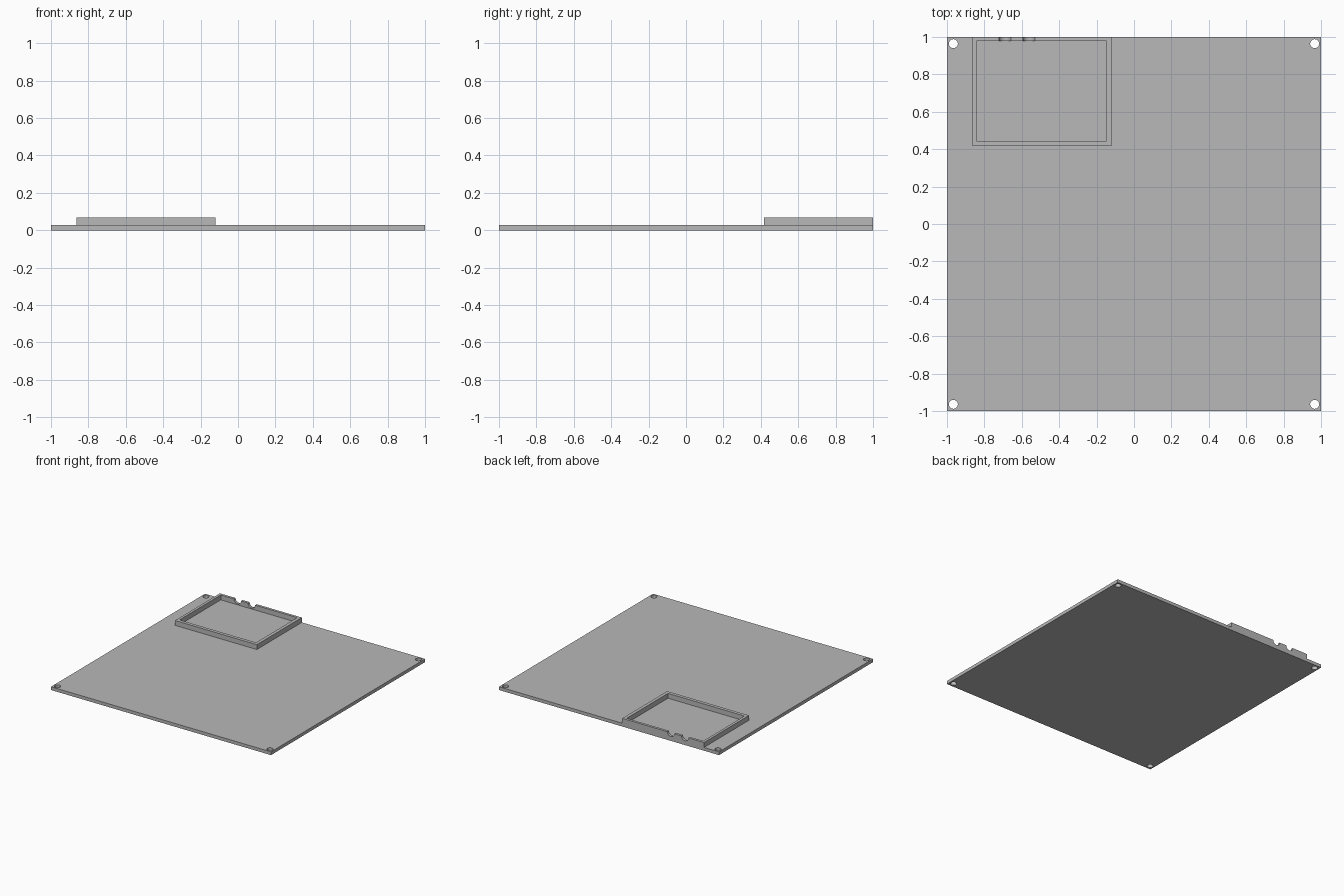
import bpy
import math

if "Cube" in bpy.data.objects:
    bpy.data.objects.remove(bpy.data.objects["Cube"], do_unlink=True)

PLATE_TOP = 0.027
FRAME_TOP = 0.067

grey = bpy.data.materials.new("plain grey")
grey.use_nodes = True
colour = (0.48, 0.48, 0.48, 1)
grey.diffuse_color = colour
grey.node_tree.nodes["Principled BSDF"].inputs["Base Color"].default_value = colour


def box(name, low, high):
    bpy.ops.mesh.primitive_cube_add(size=1, location=[(a + b) / 2 for a, b in zip(low, high)])
    ob = bpy.context.object
    ob.name = name
    ob.scale = [b - a for a, b in zip(low, high)]
    bpy.ops.object.transform_apply(location=True, rotation=True, scale=True)
    ob.data.materials.append(grey)
    return ob


def cylinder(name, radius, depth, centre, turn=0, sides=32):
    bpy.ops.mesh.primitive_cylinder_add(vertices=sides, radius=radius, depth=depth,
                                        location=centre, rotation=(turn, 0, 0))
    ob = bpy.context.object
    ob.name = name
    ob.data.materials.append(grey)
    return ob


def cut(target, cutter):
    """Subtract the cutter, apply the result and remove the cutter."""
    mod = target.modifiers.new("cut", "BOOLEAN")
    mod.operation = "DIFFERENCE"
    mod.solver = "EXACT"
    mod.object = cutter
    bpy.context.view_layer.objects.active = target
    bpy.ops.object.modifier_apply(modifier=mod.name)
    bpy.data.objects.remove(cutter, do_unlink=True)


# Thin square base plate with a screw hole in each corner
plate = box("base_plate", (-1, -1, 0), (1, 1, PLATE_TOP))
for x in (-0.966, 0.966):
    for y in (-0.964, 0.964):
        cut(plate, cylinder("screw_hole", 0.024, 0.2, (x, y, 0)))

# Raised rectangular frame, flush with the back edge of the plate
frame = box("raised_frame", (-0.864, 0.416, PLATE_TOP), (-0.12, 1, FRAME_TOP))
cut(frame, box("frame_opening", (-0.842, 0.444, -0.1), (-0.147, 0.979, 0.2)))

# Two round cable notches in the top of the back wall
for x in (-0.69, -0.562):
    cut(frame, cylinder("cable_notch", 0.032, 0.1, (x, 0.99, FRAME_TOP), math.pi / 2))

# Smooth the round walls, keep the flat faces crisp
for ob in (plate, frame):
    bpy.ops.object.select_all(action="DESELECT")
    ob.select_set(True)
    bpy.context.view_layer.objects.active = ob
    bpy.ops.object.shade_smooth_by_angle(angle=math.radians(30))
